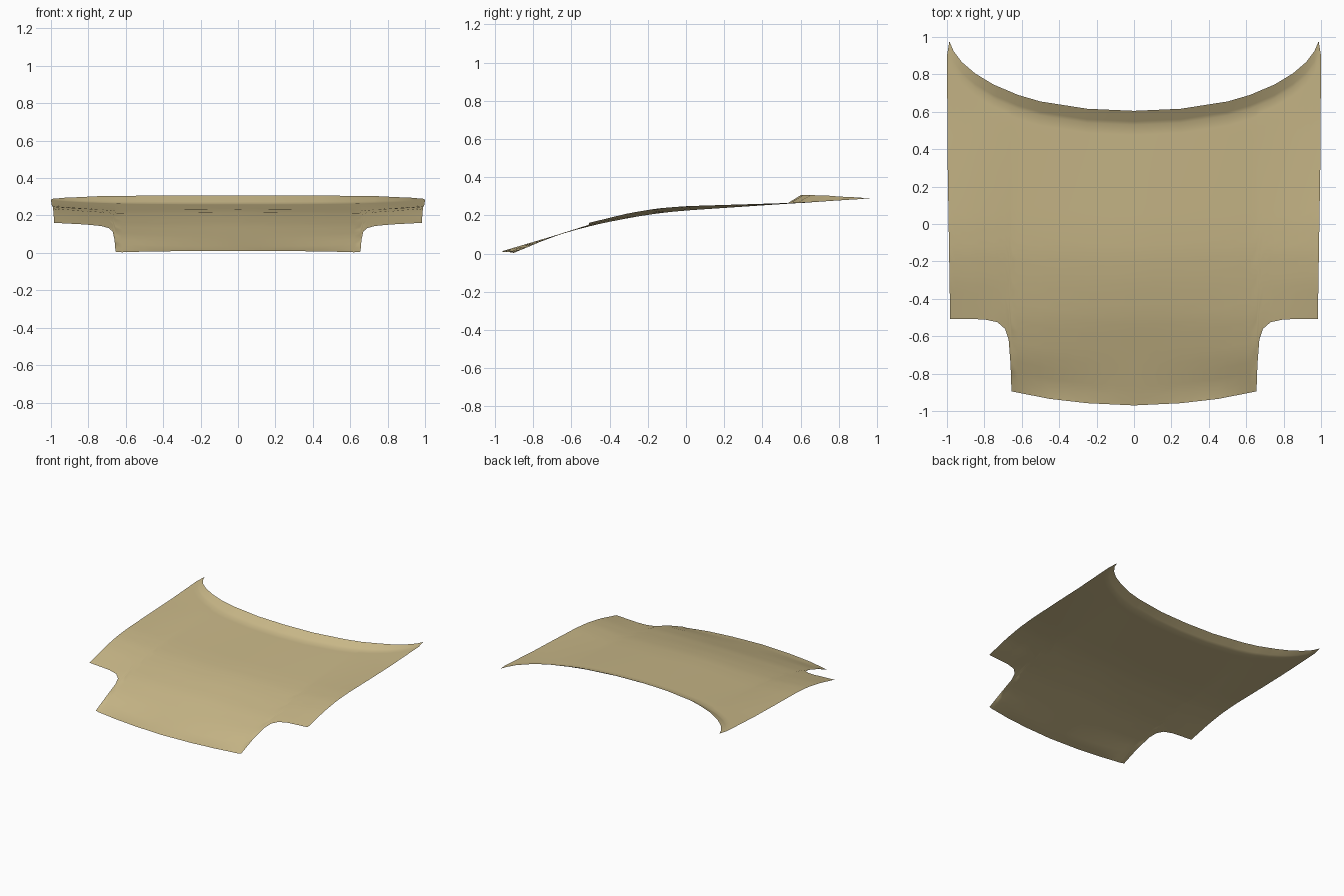
import bpy

cube = bpy.data.objects.get("Cube")
if cube:
    bpy.data.objects.remove(cube, do_unlink=True)


def interp(points, v):
    """Linear interpolation along a sorted list of (position, value) pairs."""
    if v <= points[0][0]:
        return points[0][1]
    for (a, p), (b, q) in zip(points, points[1:]):
        if v <= b:
            return p + (q - p) * (v - a) / (b - a)
    return points[-1][1]


# Plan outline of one half: front edge with notch, back edge curve
FRONT = [(0, -.97), (.25, -.958), (.45, -.935), (.655, -.895), (.66, -.75),
         (.67, -.62), (.69, -.56), (.73, -.525), (.8, -.51), (1, -.507)]
BACK = [(0, .605), (.25, .616), (.5, .655), (.62, .69), (.75, .745),
        (.85, .805), (.92, .865), (.965, .925), (.987, .977), (1, .9)]

# Height along the length at the centre line, shoulder and outer edge
CENTRE = [(-.97, .01), (-.7, .09), (-.5, .153), (-.3, .198), (-.15, .222),
          (0, .234), (.55, .263), (1, .285)]
SHOULDER = [(-.9, .002), (-.7, .088), (-.5, .146), (-.3, .186), (-.15, .211),
            (0, .225), (.55, .262), (1, .285)]
EDGE = [(-.51, .16), (-.3, .211), (-.15, .236), (0, .248), (.55, .265), (1, .29)]
LIP_HEIGHT = [(0, .042), (.5, .039), (.75, .03), (.92, .014), (1, 0)]


def height(x, y):
    rows = [(0, interp(CENTRE, y)), (.65, interp(SHOULDER, y)), (1, interp(EDGE, y))]
    return interp(rows, x)


# Half panel as a grid of columns running front to back
columns = sorted({p[0] for p in FRONT + BACK} | {.12, .36, .57, .88})
body_rows, lip_rows = 28, 4
verts, faces = [], []
for x in columns:
    front, back = interp(FRONT, x), interp(BACK, x)
    crease = back - .075
    ys = [front + (crease - front) * i / body_rows for i in range(body_rows + 1)]
    ys += [crease + (back - crease) * (i + 1) / lip_rows for i in range(lip_rows)]
    for y in ys:
        rise = max(0, (y - crease) / (back - crease))
        taper = interp([(-.5, .983), (.3, .996), (.9, 1)], y) if x > .8 else 1
        verts.append((x * taper, y, height(x, y) + interp(LIP_HEIGHT, x) * rise))
n = body_rows + lip_rows + 1
for c in range(len(columns) - 1):
    for r in range(n - 1):
        a = c * n + r
        faces.append((a, a + n, a + n + 1, a + 1))

mesh = bpy.data.meshes.new("hood_panel")
mesh.from_pydata(verts, [], faces)
hood = bpy.data.objects.new("hood_panel", mesh)
bpy.context.collection.objects.link(hood)

# Mirror to the other half
mirror = hood.modifiers.new("mirror_halves", 'MIRROR')
mirror.use_clip = True
mirror.merge_threshold = .0005

# Tan paint
paint = bpy.data.materials.new("tan_paint")
paint.use_nodes = True
colour = (.58, .475, .245, 1)
paint.diffuse_color = colour
paint.node_tree.nodes["Principled BSDF"].inputs["Base Color"].default_value = colour
mesh.materials.append(paint)

# Smooth shading
for poly in mesh.polygons:
    poly.use_smooth = True
